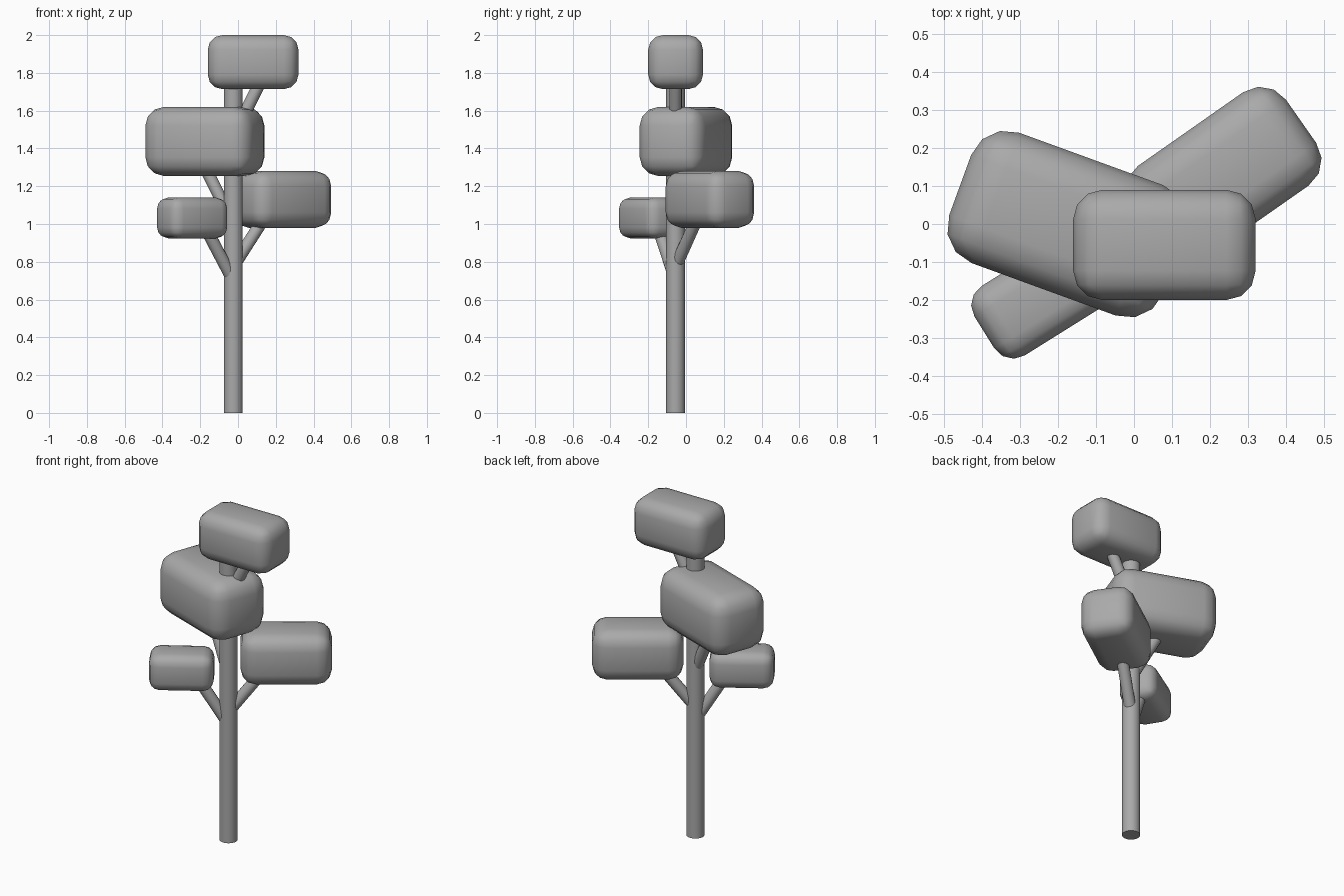
import bpy, bmesh
from math import radians, sin, cos
from mathutils import Vector

cube = bpy.data.objects.get("Cube")
if cube:
    bpy.data.objects.remove(cube)

grey = bpy.data.materials.new("plain grey")
grey.use_nodes = True
COLOUR = (0.4, 0.4, 0.4, 1)
grey.diffuse_color = COLOUR
grey.node_tree.nodes["Principled BSDF"].inputs["Base Color"].default_value = COLOUR

TRUNK = Vector((-0.025, -0.055, 0))


def finish(bm, name, angle):
    mesh = bpy.data.meshes.new(name)
    bm.to_mesh(mesh)
    bm.free()
    mesh.materials.append(grey)
    obj = bpy.data.objects.new(name, mesh)
    bpy.context.collection.objects.link(obj)
    bpy.ops.object.select_all(action="DESELECT")
    obj.select_set(True)
    bpy.context.view_layer.objects.active = obj
    bpy.ops.object.shade_smooth_by_angle(angle=radians(angle))
    return obj


def rod(name, start, end, radius, sides):
    """Capped cylinder between two points."""
    axis = end - start
    bm = bmesh.new()
    bmesh.ops.create_cone(bm, cap_ends=True, segments=sides, radius1=radius,
                          radius2=radius, depth=axis.length)
    obj = finish(bm, name, 40)
    obj.location = (start + end) / 2
    obj.rotation_euler = axis.to_track_quat("Z", "Y").to_euler()


def foliage(name, centre, size, turn):
    """Rounded box of leaves."""
    bm = bmesh.new()
    bmesh.ops.create_cube(bm, size=1)
    bmesh.ops.scale(bm, vec=size, verts=bm.verts)
    bmesh.ops.bevel(bm, geom=bm.edges[:], offset=size[2] * 0.27, segments=3,
                    profile=0.5, affect="EDGES")
    obj = finish(bm, name, 60)
    obj.location = centre
    obj.rotation_euler.z = radians(turn)


# Trunk
rod("trunk", TRUNK, TRUNK + Vector((0, 0, 1.8)), 0.05, 32)

# Each limb: name, heading, branch start height, branch slope (run / rise),
# branch run, block distance from trunk, block height, block size
limbs = [
    ("lower_right", 212, 0.70, 0.62, 0.20, 0.257, 1.032, (0.355, 0.215, 0.215)),
    ("lower_left", 35, 0.775, 0.78, 0.26, 0.317, 1.13, (0.50, 0.30, 0.30)),
    ("middle", 160, 1.00, 0.53, 0.18, 0.16, 1.437, (0.60, 0.365, 0.365)),
    ("top", 0, 1.465, 0.50, 0.17, 0.105, 1.857, (0.48, 0.29, 0.286)),
]
for name, heading, z, slope, run, distance, height, size in limbs:
    out = Vector((cos(radians(heading)), sin(radians(heading)), 0))
    up = Vector((0, 0, 1))
    start = TRUNK + up * z
    rod(name + "_branch", start, start + out * run + up * run / slope, 0.033, 16)
    foliage(name + "_foliage", TRUNK + out * distance + up * height, size, heading)
